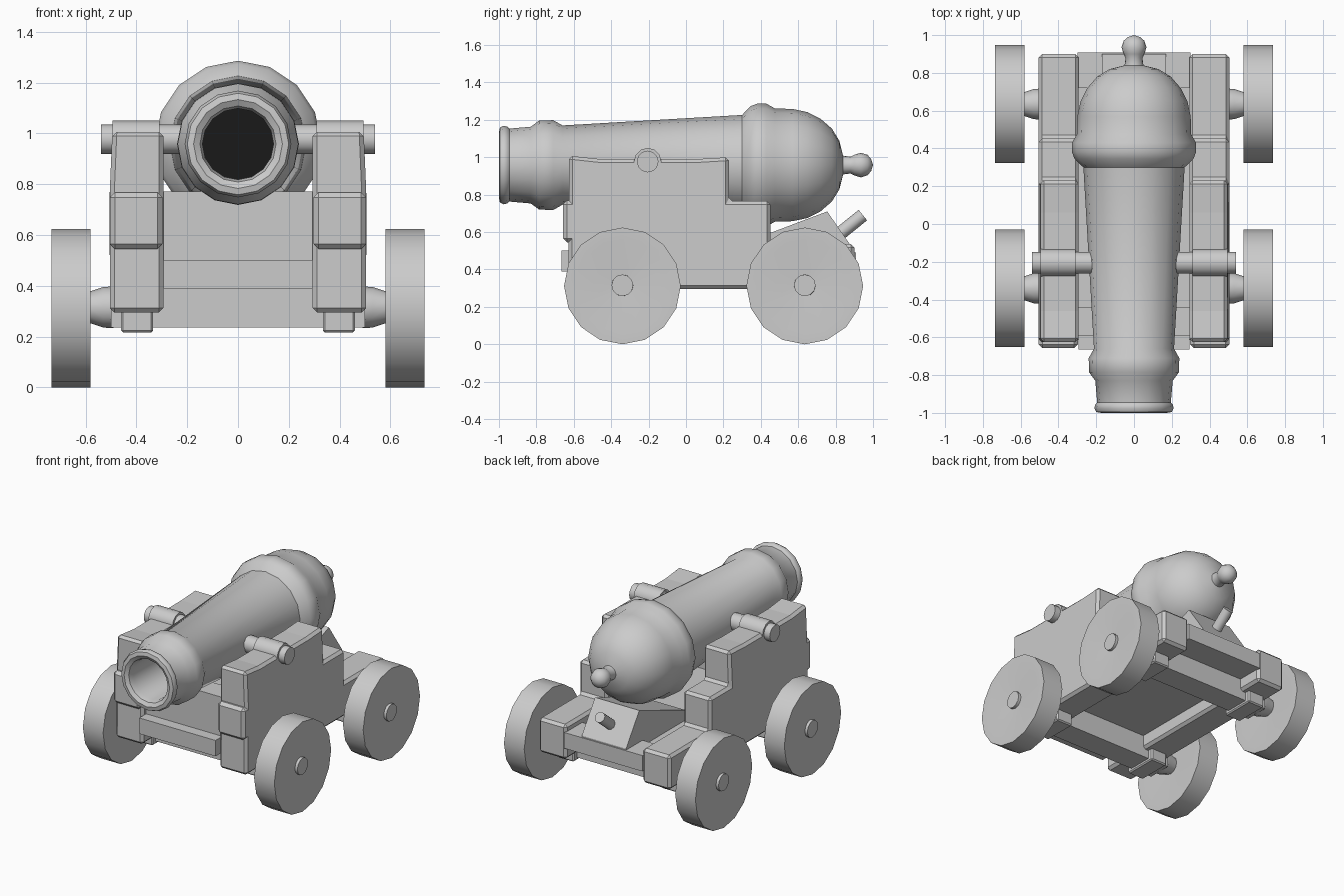
import bpy, bmesh, math
from mathutils import Vector

if "Cube" in bpy.data.objects:
    bpy.data.objects.remove(bpy.data.objects["Cube"])

X, Y, Z = Vector((1, 0, 0)), Vector((0, 1, 0)), Vector((0, 0, 1))


def finish(name, bm, bevel=0.0, mirror=False, smooth=None):
    bmesh.ops.remove_doubles(bm, verts=bm.verts, dist=1e-5)
    bmesh.ops.recalc_face_normals(bm, faces=bm.faces)
    me = bpy.data.meshes.new(name)
    bm.to_mesh(me)
    bm.free()
    ob = bpy.data.objects.new(name, me)
    bpy.context.collection.objects.link(ob)
    if bevel:
        m = ob.modifiers.new("bevel", 'BEVEL')
        m.width, m.segments, m.limit_method = bevel, 1, 'ANGLE'
    if mirror:
        ob.modifiers.new("mirror", 'MIRROR').use_mirror_merge = False
    if smooth:
        bpy.ops.object.select_all(action='DESELECT')
        ob.select_set(True)
        bpy.context.view_layer.objects.active = ob
        bpy.ops.object.shade_smooth_by_angle(angle=math.radians(smooth))
    return ob


def lathe(name, profile, origin, axis, side=X, segs=16, mirror=False, smooth=40):
    """Revolve (distance along axis, radius) points around an axis."""
    bm = bmesh.new()
    axis = axis.normalized()
    v = side.normalized()
    u = axis.cross(v).normalized()
    rings = []
    for t, r in profile:
        rings.append([bm.verts.new(Vector(origin) + axis * t + r * (
            u * math.cos(2 * math.pi * i / segs) + v * math.sin(2 * math.pi * i / segs)))
            for i in range(segs)])
    for a, b in zip(rings, rings[1:]):
        for i in range(segs):
            j = (i + 1) % segs
            bm.faces.new((a[i], a[j], b[j], b[i]))
    return finish(name, bm, mirror=mirror, smooth=smooth)


def prism(name, pts, x0, x1, bevel=0.0, mirror=False, top_in=None):
    """Extrude a (y, z) outline from x0 to x1; top_in = (z, inset) leans the outer side in."""
    bm = bmesh.new()
    a = [bm.verts.new((x0, y, z)) for y, z in pts]
    b = [bm.verts.new((x1, y, z)) for y, z in pts]
    if top_in:
        for vert in b:
            if vert.co.z > top_in[0]:
                vert.co.x -= top_in[1]
    bm.faces.new(a)
    bm.faces.new(b)
    for i in range(len(pts)):
        j = (i + 1) % len(pts)
        bm.faces.new((a[i], a[j], b[j], b[i]))
    return finish(name, bm, bevel, mirror)


def box(name, x0, x1, y0, y1, z0, z1, **kw):
    return prism(name, [(y0, z0), (y1, z0), (y1, z1), (y0, z1)], x0, x1, **kw)


# Barrel: bore, muzzle lip, two swells, round breech and knob in one profile
barrel = lathe("barrel", [
    (-0.4, 0), (-0.4, 0.14), (-0.95, 0.14), (-0.985, 0.15), (-1.0, 0.175),
    (-0.995, 0.2), (-0.975, 0.21), (-0.955, 0.205), (-0.945, 0.195), (-0.83, 0.205),
    (-0.785, 0.238), (-0.71, 0.24), (-0.66, 0.212), (0.30, 0.268), (0.345, 0.315),
    (0.38, 0.328), (0.43, 0.328), (0.475, 0.303), (0.57, 0.3), (0.65, 0.283),
    (0.72, 0.247), (0.78, 0.195), (0.82, 0.13), (0.84, 0.05), (0.88, 0.045),
    (0.90, 0.055), (0.935, 0.066), (0.97, 0.055), (0.99, 0.032), (1.0, 0)],
    (0, 0, 0.958), Y)
# Dark end of the bore
dark = bpy.data.materials.new("bore_dark")
dark.diffuse_color = (0.01, 0.01, 0.01, 1)
dark.use_nodes = True
dark.node_tree.nodes["Principled BSDF"].inputs["Base Color"].default_value = dark.diffuse_color
grey = bpy.data.materials.new("iron_grey")
grey.diffuse_color = (0.8, 0.8, 0.8, 1)
grey.use_nodes = True
grey.node_tree.nodes["Principled BSDF"].inputs["Base Color"].default_value = grey.diffuse_color
barrel.data.materials.append(grey)
barrel.data.materials.append(dark)
for p in barrel.data.polygons:
    if abs(p.center.y + 0.4) < 0.001:
        p.material_index = 1

# Trunnions and the sleeves that hold them
lathe("trunnion", [(0.1, 0), (0.1, 0.058), (0.54, 0.058), (0.54, 0)],
      (0, -0.205, 0.977), X, Y, 12, mirror=True)
lathe("trunnion_sleeve", [(0.31, 0), (0.31, 0.073), (0.495, 0.073), (0.495, 0)],
      (0, -0.205, 0.977), X, Y, 12, mirror=True)

# Stepped carriage cheeks with the protruding front block
prism("cheek", [(-0.63, 0.295), (0.90, 0.295), (0.90, 0.535), (0.452, 0.535),
                (0.452, 0.765), (0.23, 0.765), (0.23, 1.0), (0.06, 0.99),
                (-0.46, 0.99), (-0.625, 1.008), (-0.625, 0.77)],
      0.293, 0.505, bevel=0.018, mirror=True, top_in=(0.9, 0.01))
box("cheek_front_block", 0.297, 0.505, -0.657, -0.55, 0.545, 0.768, bevel=0.02, mirror=True)

# Cross pieces between the cheeks
box("front_transom", -0.3, 0.3, -0.59, -0.44, 0.40, 0.77)
box("front_bar", -0.293, 0.293, -0.665, -0.55, 0.39, 0.5)
box("bed_floor", -0.3, 0.3, -0.56, 0.80, 0.39, 0.45)
box("rear_bar", -0.3, 0.3, 0.72, 0.908, 0.38, 0.49)

# Elevating wedge with its handle
prism("wedge", [(0.25, 0.45), (0.90, 0.45), (0.90, 0.5), (0.755, 0.71), (0.25, 0.52)],
      -0.17, 0.17)
lathe("wedge_handle", [(0, 0), (0, 0.036), (0.2, 0.036), (0.2, 0)],
      (0, 0.79, 0.565), Vector((0, 0.78, 0.63)), X, 10)

# Axles, brackets and wheels, front and rear
for label, y in (("front", -0.34), ("rear", 0.635)):
    box(label + "_axle", -0.5, 0.5, y - 0.085, y + 0.085, 0.236, 0.395)
    box(label + "_axle_bracket", 0.335, 0.46, y - 0.12, y + 0.12, 0.215, 0.31,
        bevel=0.008, mirror=True)
    lathe(label + "_axle_arm", [(0.49, 0), (0.49, 0.082), (0.53, 0.08), (0.59, 0.06),
                                (0.735, 0.058), (0.735, 0)],
          (0, y, 0.315), X, Y, 12, mirror=True)
    lathe(label + "_wheel", [(0.595, 0), (0.595, 0.05), (0.58, 0.25), (0.58, 0.312),
                             (0.735, 0.312), (0.735, 0.25), (0.715, 0.05), (0.715, 0)],
          (0, y, 0.312), X, Y, 16, mirror=True)
